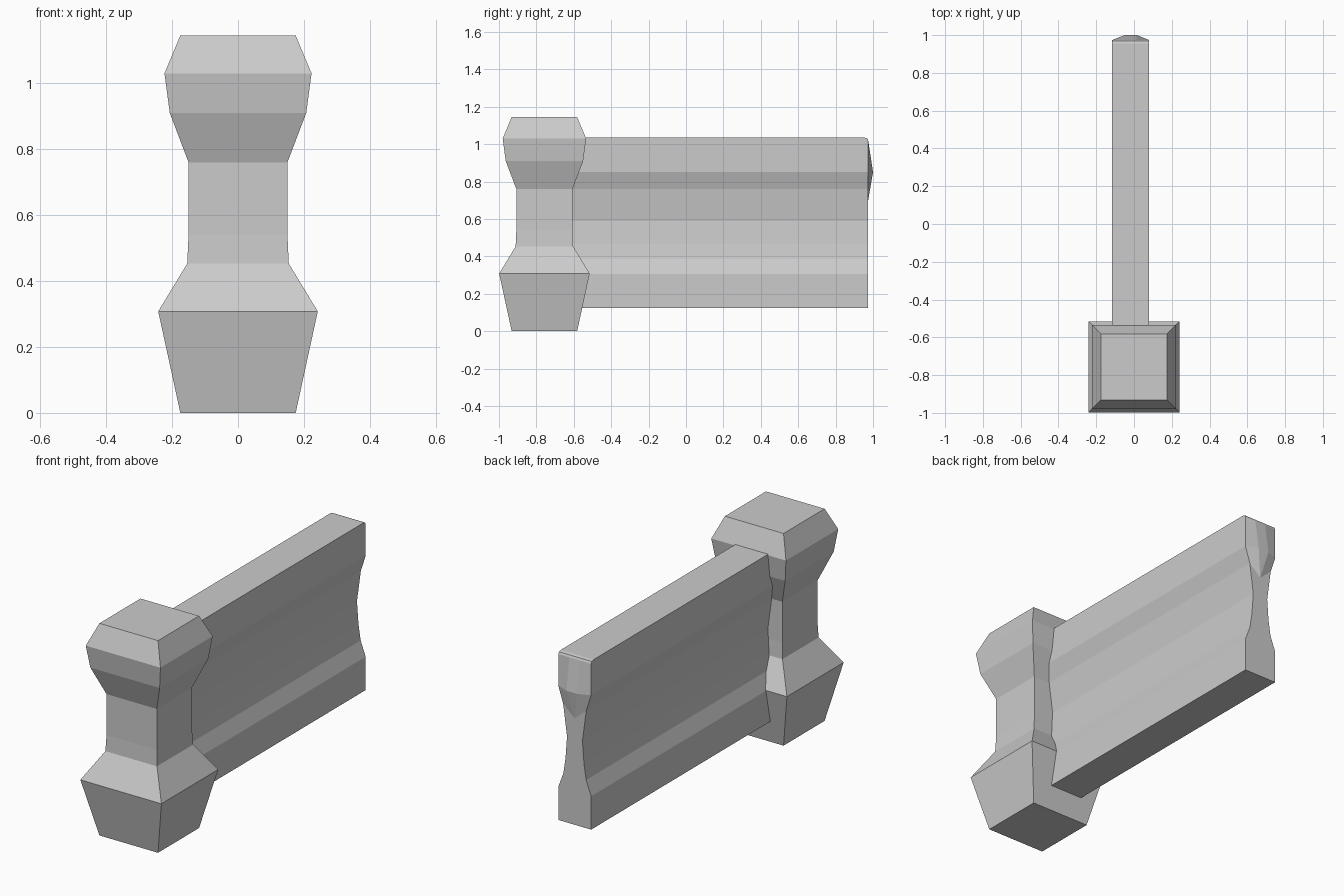
import bpy, bmesh

if "Cube" in bpy.data.objects:
    bpy.data.objects.remove(bpy.data.objects["Cube"])


def finish(bm, name):
    bmesh.ops.recalc_face_normals(bm, faces=bm.faces)
    mesh = bpy.data.meshes.new(name)
    bm.to_mesh(mesh)
    bm.free()
    obj = bpy.data.objects.new(name, mesh)
    bpy.context.collection.objects.link(obj)
    return obj


# Post: square section lofted through (height, half width)
POST_Y = -0.757
post_profile = [(0, 0.175), (0.308, 0.242), (0.453, 0.154), (0.54, 0.15),
                (0.76, 0.15), (0.91, 0.207), (1.03, 0.223), (1.145, 0.175)]
bm = bmesh.new()
rings = [[bm.verts.new((sx * h, POST_Y + sy * h, z))
          for sx, sy in ((-1, -1), (1, -1), (1, 1), (-1, 1))]
         for z, h in post_profile]
for a, b in zip(rings, rings[1:]):
    for i in range(4):
        j = (i + 1) % 4
        bm.faces.new((a[i], a[j], b[j], b[i]))
bm.faces.new(rings[0])
bm.faces.new(rings[-1])
finish(bm, "post")

# Rail: waisted section (height, half width, back end y), front end inside post
RAIL_X, FRONT_Y = -0.0175, -0.7
rail_profile = [(0.125, 0.098, 0.974), (0.305, 0.098, 0.974), (0.385, 0.068, 0.974),
                (0.47, 0.055, 0.974), (0.59, 0.046, 0.974), (0.76, 0.069, 0.974),
                (0.85, 0.098, 0.974), (1.02, 0.098, 0.974), (1.031, 0.098, 0.969),
                (1.035, 0.098, 0.955)]
bm = bmesh.new()


def side(s, front):
    return [bm.verts.new((RAIL_X + s * h, FRONT_Y if front else y, z))
            for z, h, y in rail_profile]


fl, fr, bl, br = side(-1, True), side(1, True), side(-1, False), side(1, False)
for i in range(len(rail_profile) - 1):
    bm.faces.new((fl[i], fl[i + 1], bl[i + 1], bl[i]))
    bm.faces.new((fr[i], fr[i + 1], br[i + 1], br[i]))
bm.faces.new((fl[0], fr[0], br[0], bl[0]))
bm.faces.new((fl[-1], fr[-1], br[-1], bl[-1]))
bm.faces.new(fl + fr[::-1])

# Back end of the rail: shallow swelling under a rounded top edge
t1, t2, r1, r2 = [bm.verts.new((RAIL_X + s * 0.032, y, z))
                  for y, z in ((0.974, 1.02), (1.0, 0.85)) for s in (-1, 1)]
apex = bm.verts.new((RAIL_X, 0.974, 0.70))
for b, t, r in ((bl, t1, r1), (br, t2, r2)):
    bm.faces.new((b[7], t, r, b[6]))
    bm.faces.new((b[6], r, apex, b[5]))
bm.faces.new((t1, t2, r2, r1))
bm.faces.new((r1, r2, apex))
bm.faces.new((bl[5], apex, br[5], br[4], bl[4]))
bm.faces.new((bl[7], t1, t2, br[7], br[8], bl[8]))
bm.faces.new((bl[8], br[8], br[9], bl[9]))
for i in range(4):
    bm.faces.new((bl[i], br[i], br[i + 1], bl[i + 1]))
finish(bm, "rail")
